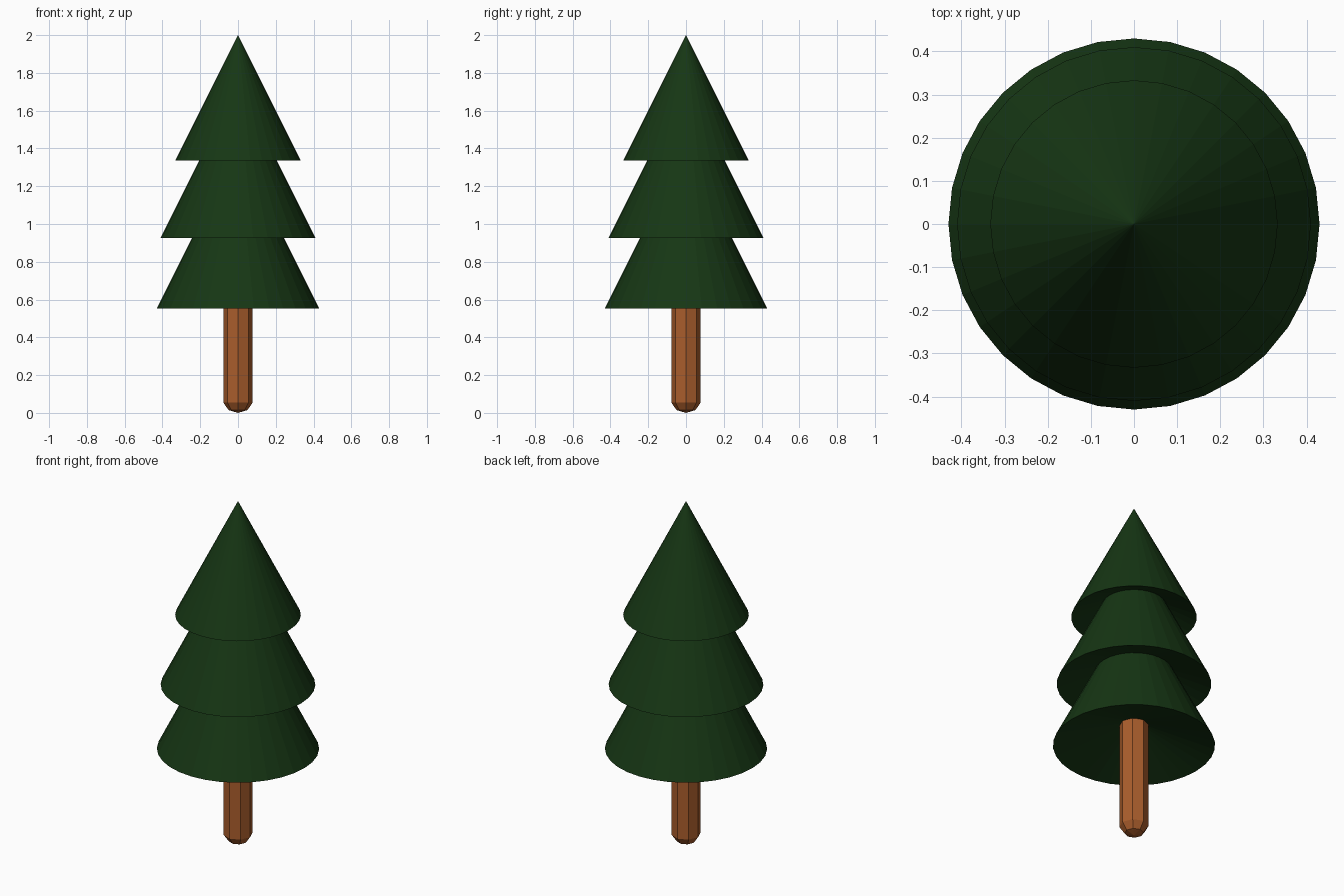
import bpy, bmesh, math

if "Cube" in bpy.data.objects:
    bpy.data.objects.remove(bpy.data.objects["Cube"])


def material(name, color):
    m = bpy.data.materials.new(name)
    m.diffuse_color = color
    m.use_nodes = True
    m.node_tree.nodes["Principled BSDF"].inputs["Base Color"].default_value = m.diffuse_color
    return m


def lathe(name, profile, sides, mat):
    """Revolve (radius, z) points about z; both ends are poles with radius 0."""
    bm = bmesh.new()
    rings = []
    for r, z in profile:
        n = 1 if r == 0 else sides
        rings.append([bm.verts.new((r * math.cos(2 * math.pi * i / sides),
                                    r * math.sin(2 * math.pi * i / sides), z))
                      for i in range(n)])
    for a, b in zip(rings, rings[1:]):
        for i in range(sides):
            j = (i + 1) % sides
            if len(a) == 1:
                bm.faces.new((a[0], b[j], b[i]))
            elif len(b) == 1:
                bm.faces.new((a[i], a[j], b[0]))
            else:
                bm.faces.new((a[i], a[j], b[j], b[i]))
    bmesh.ops.recalc_face_normals(bm, faces=bm.faces)
    me = bpy.data.meshes.new(name)
    bm.to_mesh(me)
    bm.free()
    me.materials.append(mat)
    ob = bpy.data.objects.new(name, me)
    bpy.context.collection.objects.link(ob)
    return ob


green = material("needles", (0.008, 0.037, 0.007, 1))
brown = material("bark", (0.40, 0.11, 0.025, 1))

# Foliage tiers: cones with a dished underside
DISH = 0.145
for name, base, radius, apex in (("lower_foliage", 0.553, 0.43, 1.413),
                                 ("middle_foliage", 0.927, 0.41, 1.747),
                                 ("top_foliage", 1.335, 0.333, 2.0)):
    lathe(name, [(0, base + DISH), (radius, base), (0, apex)], 32, green)

# Trunk: octagonal post with a rounded foot
lathe("trunk", [(0, 0), (0.05, 0.015), (0.078, 0.055), (0.078, 0.75), (0, 0.76)],
      8, brown)
